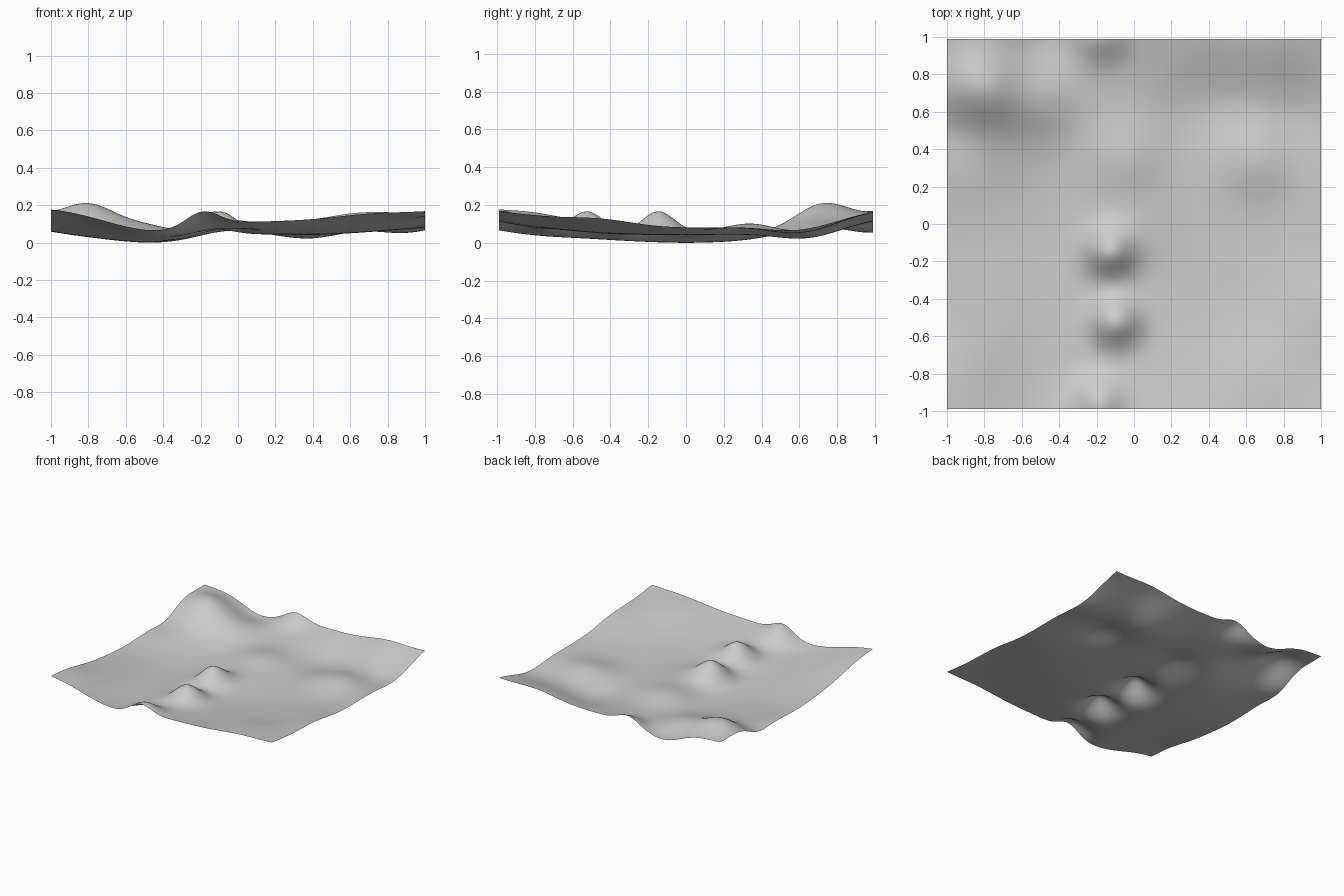
import bpy
import bmesh
from math import exp

cube = bpy.data.objects.get("Cube")
if cube:
    bpy.data.objects.remove(cube, do_unlink=True)

half_width, half_depth, steps = 1, 0.99, 120
knoll_top = 0.16


def bump(x, y, centre, spread):
    """Rounded bump of height one."""
    across, along = x - centre[0], y - centre[1]
    return exp(-(across * across + along * along) / (spread * spread))


def bowl(x, y):
    """Shallow bowl with a long trough running front to back."""
    trough = bump(x, 0, (-0.45, 0), spread=0.3)
    return 0.025 + 0.05 * x * x + 0.085 * y * y - 0.035 * trough


# Broad landforms that share a rise and a spread
corner_hill = dict(rise=0.11, spread=0.2, spots=[(-0.8, 0.72)])
low_mounds = dict(rise=0.05, spread=0.2, spots=[(-0.5, 0.65), (-0.05, 0.35), (0.65, 0.35)])
gentle_swells = dict(rise=0.03, spread=0.25, spots=[
    (-0.95, -0.8), (0.7, -0.8), (0.65, 1), (1, -0.45), (0, 0)])
edge_dips = dict(rise=-0.04, spread=0.18, spots=[(-0.5, 1), (-1, 0.5)])
back_valley = dict(rise=-0.05, spread=0.25, spots=[(0.4, 0.65), (0.9, 0.6)])
wide_hollows = dict(rise=-0.025, spread=0.35, spots=[(-0.85, 0), (-0.45, -0.95)])
landforms = [corner_hill, low_mounds, gentle_swells, edge_dips, back_valley, wide_hollows]


def ground(x, y):
    """Bowl with the broad landforms added."""
    return bowl(x, y) + sum(
        form["rise"] * bump(x, y, spot, form["spread"])
        for form in landforms for spot in form["spots"])


# Steep knolls in a row, all reaching the same level
knolls = [(spot, knoll_top - ground(*spot))
          for spot in [(-0.13, -0.15), (-0.1, -0.52), (-0.19, -0.95), (-0.17, 1)]]


def height(x, y):
    """Ground with the steep knolls on it."""
    return ground(x, y) + sum(rise * bump(x, y, spot, spread=0.13) for spot, rise in knolls)


# Terrain sheet
bm = bmesh.new()
bmesh.ops.create_grid(bm, x_segments=steps, y_segments=steps, size=1)
for vert in bm.verts:
    vert.co.x *= half_width
    vert.co.y *= half_depth
    vert.co.z = height(vert.co.x, vert.co.y)
lowest = min(vert.co.z for vert in bm.verts)
bmesh.ops.translate(bm, verts=bm.verts, vec=(0, 0, -lowest))
for face in bm.faces:
    face.smooth = True
mesh = bpy.data.meshes.new("terrain")
bm.to_mesh(mesh)
bm.free()
terrain = bpy.data.objects.new("terrain", mesh)
bpy.context.collection.objects.link(terrain)

# Plain grey ground
grey = bpy.data.materials.new("ground_grey")
grey.use_nodes = True
colour = (0.6, 0.6, 0.6, 1)
grey.diffuse_color = colour
grey.node_tree.nodes["Principled BSDF"].inputs["Base Color"].default_value = colour
mesh.materials.append(grey)
